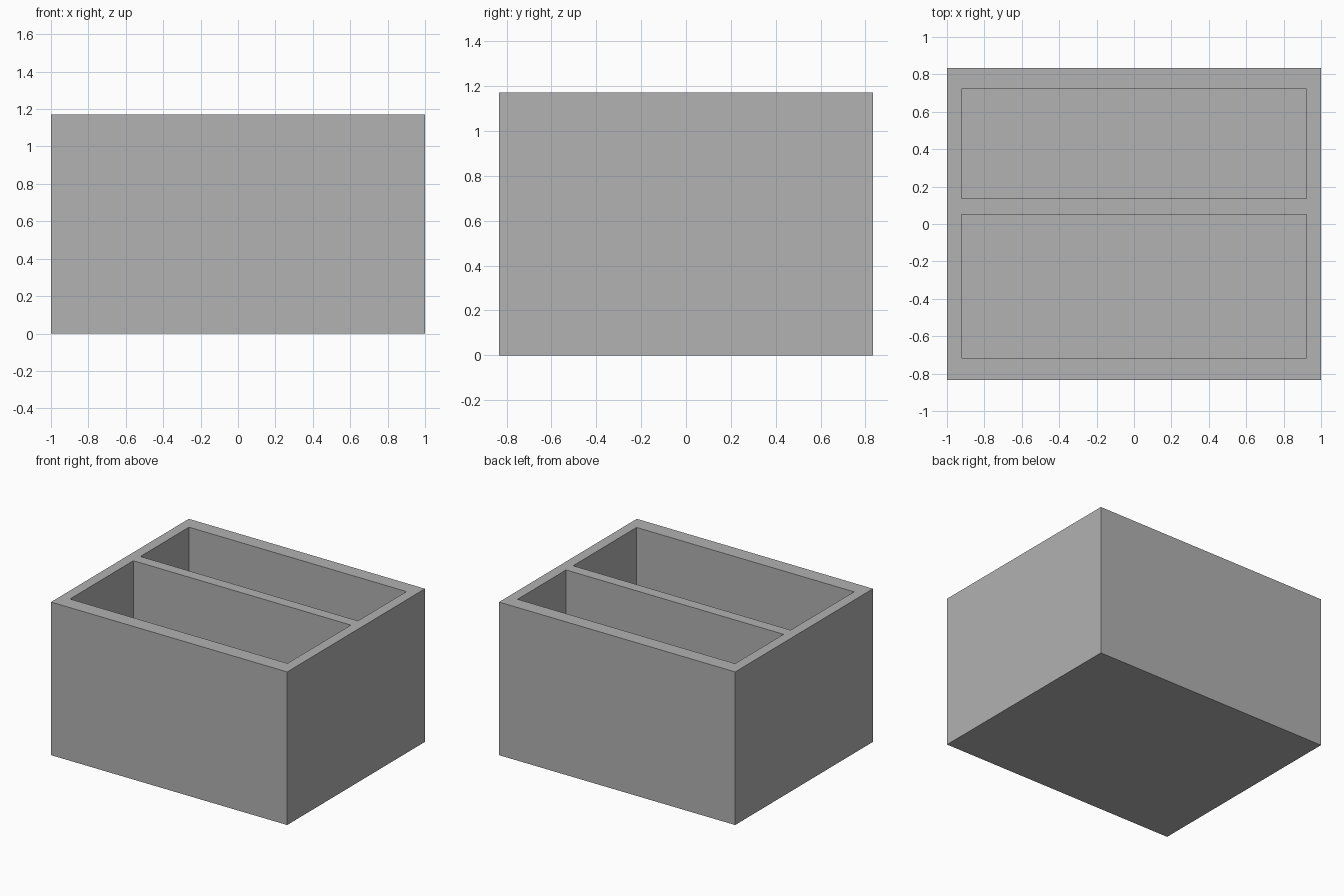
import bpy
from mathutils import Vector

cube = bpy.data.objects.get("Cube")
if cube:
    bpy.data.objects.remove(cube, do_unlink=True)

# One plain grey
grey = bpy.data.materials.new("plain grey")
grey.use_nodes = True
colour = (0.445, 0.445, 0.445, 1)
grey.diffuse_color = colour
grey.node_tree.nodes["Principled BSDF"].inputs["Base Color"].default_value = colour


def box(name, low, high):
    """Axis-aligned box between two corners."""
    low, high = Vector(low), Vector(high)
    bpy.ops.mesh.primitive_cube_add(size=1)
    obj = bpy.context.object
    obj.name = name
    for v in obj.data.vertices:
        v.co = (low + high) / 2 + v.co * (high - low)
    obj.data.materials.append(grey)
    return obj


width, depth, height = 2.0, 1.667, 1.172
floor, side = 0.083, 0.079

# Solid body
body = box("divided_box", (-width / 2, -depth / 2, 0), (width / 2, depth / 2, height))

# Two open compartments: the deeper one in front, the narrower one behind
inner = width / 2 - side
for name, front, back in (("front_compartment", -0.717, 0.05),
                          ("rear_compartment", 0.135, 0.722)):
    cutter = box(name + "_cutter", (-inner, front, floor), (inner, back, height + 0.2))
    cutter.hide_render = True
    cut = body.modifiers.new(name, "BOOLEAN")
    cut.operation = "DIFFERENCE"
    cut.solver = "EXACT"
    cut.object = cutter
    bpy.context.view_layer.objects.active = body
    bpy.ops.object.modifier_apply(modifier=cut.name)
    bpy.data.objects.remove(cutter, do_unlink=True)
